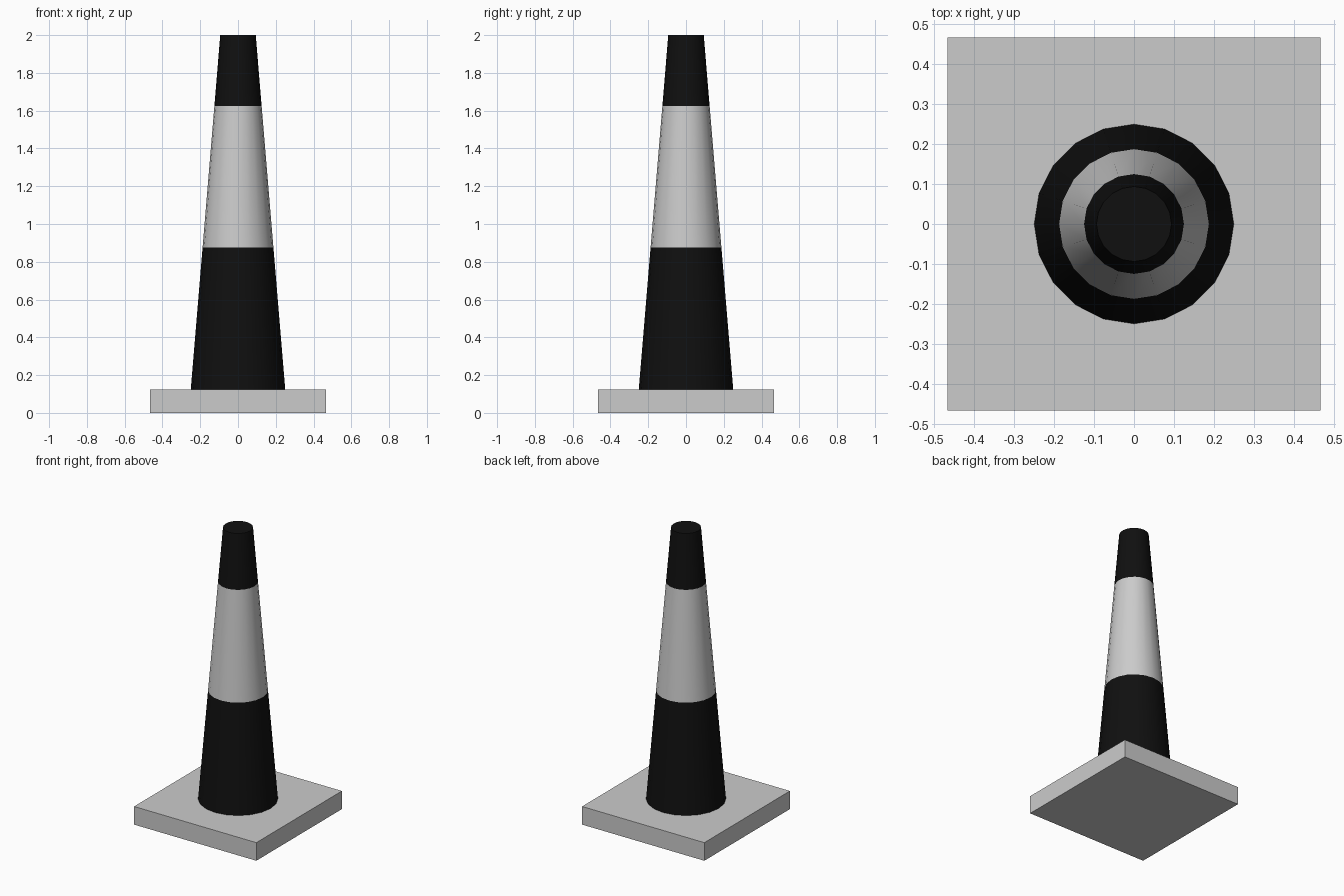
import bpy
import bmesh
from math import cos, sin, tau, radians

default = bpy.data.objects.get("Cube")
if default:
    bpy.data.objects.remove(default, do_unlink=True)


def material(name, value):
    mat = bpy.data.materials.new(name)
    mat.use_nodes = True
    colour = (value, value, value, 1)
    mat.diffuse_color = colour
    mat.node_tree.nodes["Principled BSDF"].inputs["Base Color"].default_value = colour
    return mat


black = material("black rubber", 0.005)
grey = material("light grey", 0.6)

BASE_HALF, BASE_TOP = 0.467, 0.125
SIDES = 20

# Square base slab
bpy.ops.mesh.primitive_cube_add(size=1, location=(0, 0, BASE_TOP / 2))
base = bpy.context.object
base.name = "base"
base.scale = (2 * BASE_HALF, 2 * BASE_HALF, BASE_TOP)
bpy.ops.object.transform_apply(location=False, rotation=False, scale=True)
base.data.materials.append(grey)

# Tapered body: stacked rings, closed at both ends
profile = [(0.25, BASE_TOP), (0.1875, 0.875), (0.125, 1.625), (0.094, 2.0)]
bm = bmesh.new()
rings = [[bm.verts.new((r * cos(tau * i / SIDES), r * sin(tau * i / SIDES), z))
          for i in range(SIDES)] for r, z in profile]
for band, (low, high) in enumerate(zip(rings, rings[1:])):
    for i in range(SIDES):
        j = (i + 1) % SIDES
        face = bm.faces.new((low[i], low[j], high[j], high[i]))
        face.material_index = band % 2  # the middle band is the light one
bm.faces.new(rings[-1])
bm.faces.new(reversed(rings[0]))

mesh = bpy.data.meshes.new("cone_body")
bm.to_mesh(mesh)
bm.free()
mesh.materials.append(black)
mesh.materials.append(grey)
body = bpy.data.objects.new("cone_body", mesh)
bpy.context.collection.objects.link(body)

# Smooth sides with a crisp top rim
bpy.ops.object.select_all(action="DESELECT")
body.select_set(True)
bpy.context.view_layer.objects.active = body
bpy.ops.object.shade_smooth_by_angle(angle=radians(30))
